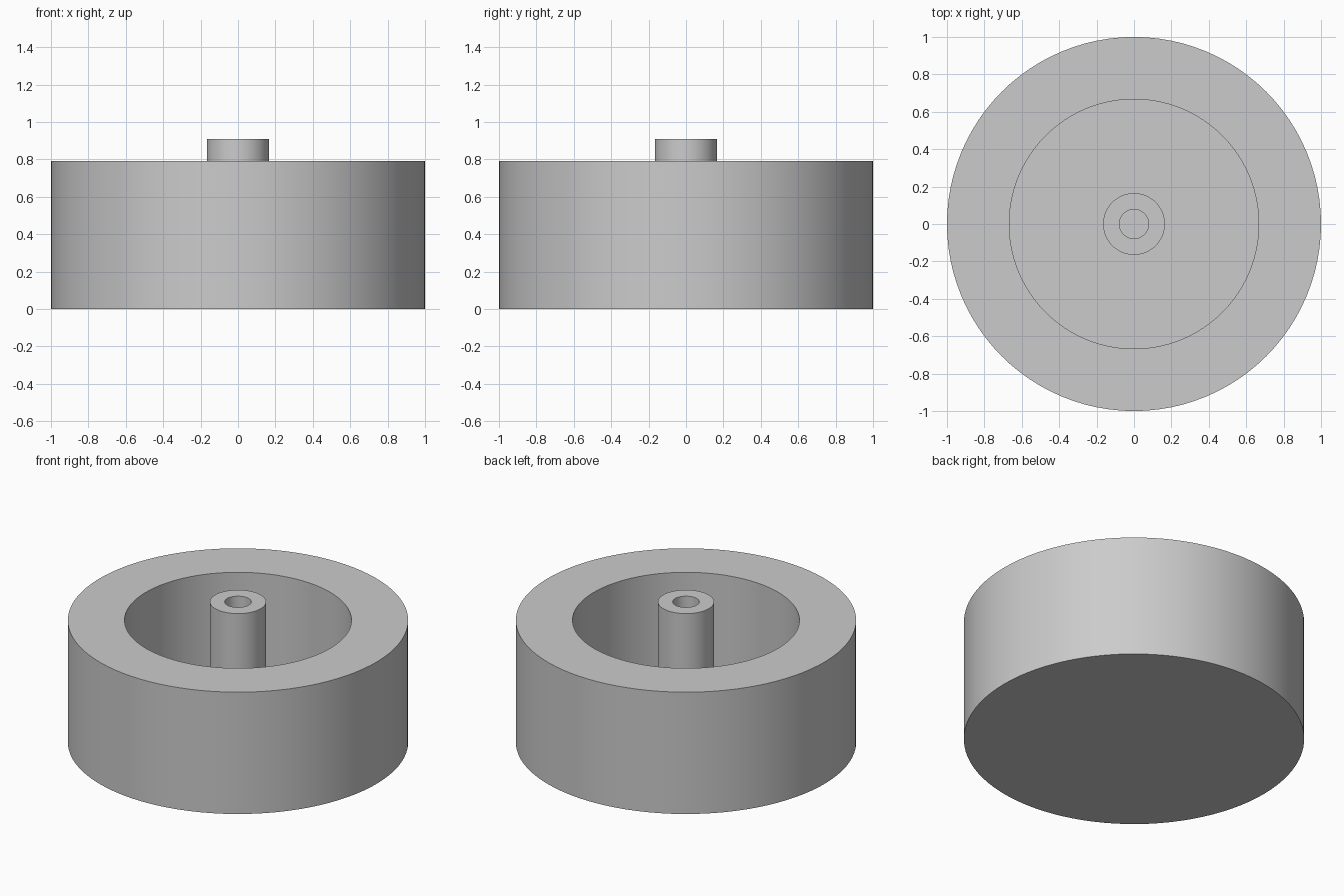
import bpy
import bmesh
import math

SEGMENTS = 96
FLOOR = 0.125

old_cube = bpy.data.objects.get("Cube")
if old_cube:
    bpy.data.objects.remove(old_cube, do_unlink=True)

grey = bpy.data.materials.new("plain grey")
grey.use_nodes = True
colour = (0.6, 0.6, 0.6, 1)
grey.diffuse_color = colour
grey.node_tree.nodes["Principled BSDF"].inputs["Base Color"].default_value = colour


def lathe(name, profile):
    """Spin a profile of (radius, height) points around the z axis."""
    bm = bmesh.new()
    verts = [bm.verts.new((r, 0, z)) for r, z in profile]
    edges = [bm.edges.new(pair) for pair in zip(verts, verts[1:])]
    bmesh.ops.spin(bm, geom=verts + edges, cent=(0, 0, 0), axis=(0, 0, 1),
                   angle=math.tau, steps=SEGMENTS, use_merge=True)
    bmesh.ops.remove_doubles(bm, verts=bm.verts, dist=1e-5)
    bmesh.ops.recalc_face_normals(bm, faces=bm.faces)
    mesh = bpy.data.meshes.new(name)
    bm.to_mesh(mesh)
    bm.free()
    mesh.materials.append(grey)
    obj = bpy.data.objects.new(name, mesh)
    bpy.context.collection.objects.link(obj)
    bpy.ops.object.select_all(action="DESELECT")
    obj.select_set(True)
    bpy.context.view_layer.objects.active = obj
    bpy.ops.object.shade_smooth_by_angle(angle=math.radians(30))
    return obj


# Thick-walled round body with a closed base
lathe("round_body", [(0, 0), (1, 0), (1, 0.79), (0.667, 0.79),
                     (0.667, FLOOR), (0, FLOOR)])

# Central post with a blind bore, rooted in the base
lathe("centre_post", [(0, FLOOR - 0.02), (0.165, FLOOR - 0.02), (0.165, 0.91),
                      (0.078, 0.91), (0.078, FLOOR + 0.01), (0, FLOOR + 0.01)])
